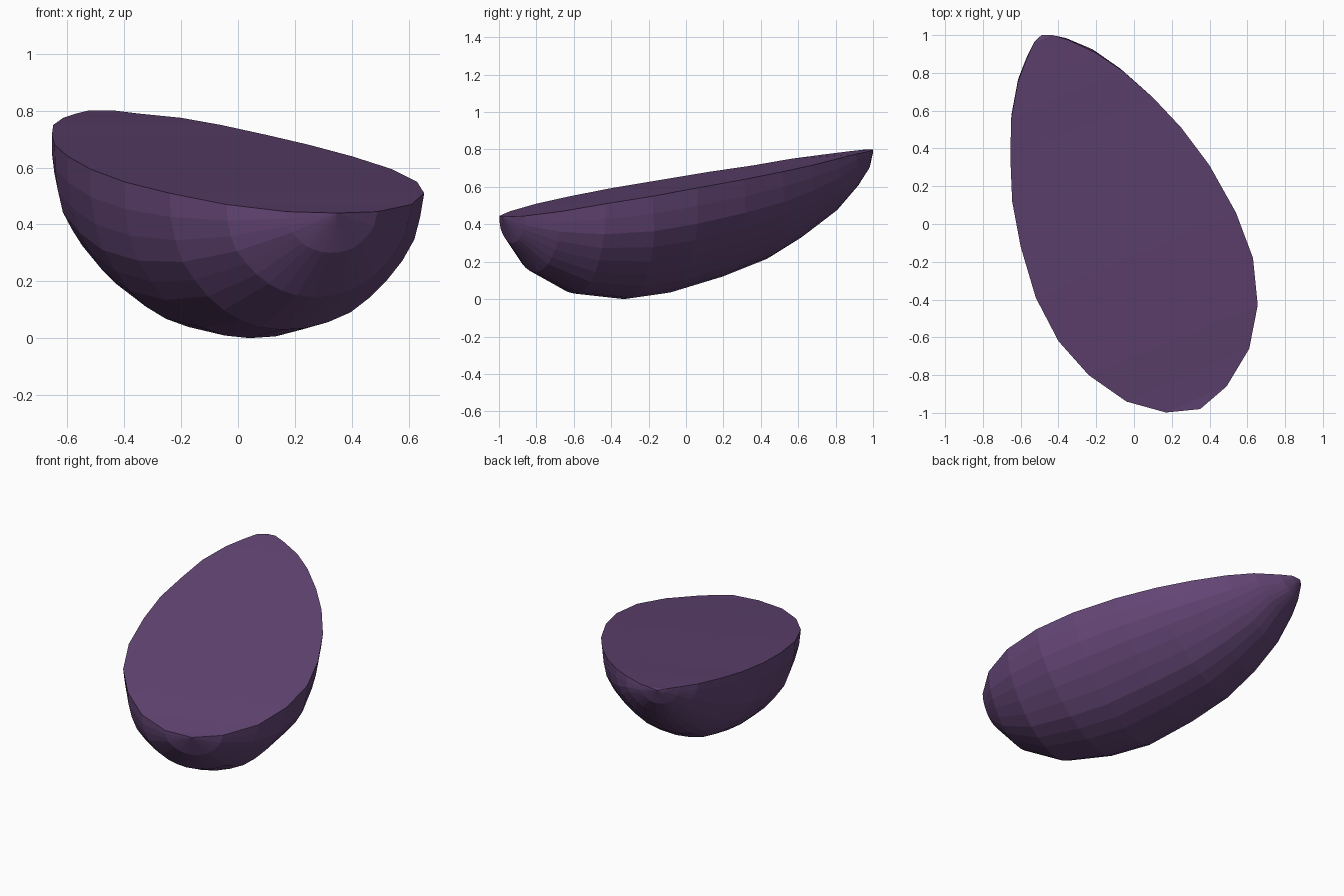
import bpy, bmesh, math, random
from mathutils import Vector

if "Cube" in bpy.data.objects:
    bpy.data.objects.remove(bpy.data.objects["Cube"])

random.seed(4)
purple = bpy.data.materials.new("dark purple")
purple.diffuse_color = (0.122, 0.058, 0.172, 1)
purple.use_nodes = True
purple.node_tree.nodes["Principled BSDF"].inputs["Base Color"].default_value = purple.diffuse_color

# Each section: rim left x,y, rim right x,y, rim z, keel y,z
SECTIONS = [
    (0.17, -0.998, 0.49, -0.86, 0.445, -0.93, 0.30),
    (-0.04, -0.94, 0.61, -0.66, 0.47, -0.81, 0.145),
    (-0.24, -0.80, 0.655, -0.43, 0.51, -0.60, 0.03),
    (-0.40, -0.62, 0.63, -0.18, 0.55, -0.33, 0.00),
    (-0.52, -0.39, 0.54, 0.06, 0.595, -0.12, 0.03),
    (-0.60, -0.12, 0.40, 0.31, 0.64, 0.16, 0.115),
    (-0.645, 0.12, 0.25, 0.51, 0.68, 0.40, 0.21),
    (-0.655, 0.36, 0.10, 0.67, 0.715, 0.59, 0.325),
    (-0.65, 0.56, -0.06, 0.81, 0.75, 0.77, 0.46),
    (-0.615, 0.75, -0.20, 0.905, 0.775, 0.90, 0.60),
    (-0.57, 0.87, -0.35, 0.975, 0.79, 0.96, 0.69),
    (-0.53, 0.96, -0.43, 1.0, 0.80, 0.985, 0.76),
]
SEG = 18
# Slight pleats running from tip to tip
pleat = [1 + random.uniform(-0.015, 0.01) for _ in range(SEG + 1)]
pleat[SEG // 2] = 1

bm = bmesh.new()
rings = []
for i, (lx, ly, rx, ry, z, ky, kz) in enumerate(SECTIONS):
    left, right = Vector((lx, ly, z)), Vector((rx, ry, z))
    mid, half = (left + right) / 2, (right - left) / 2
    depth = z - kz
    down = Vector((0, ky - mid.y, -depth))
    lean = Vector((-min(0.034 * (i + 1), 0.26) * depth, 0, 0))
    ring = []
    for j in range(SEG + 1):
        c, s = math.cos(math.pi * j / SEG), math.sin(math.pi * j / SEG)
        p = 1 if j in (0, SEG) else pleat[j]
        ring.append(bm.verts.new(mid + (half * c + down * s) * p + lean * s ** 2))
    rings.append(ring)

# Belly and flat top: each ring closes along its rim chord
n = SEG + 1
for a, b in zip(rings, rings[1:]):
    for j in range(n):
        k = (j + 1) % n
        bm.faces.new((a[j], a[k], b[k], b[j]))

# Pointed ends
for ring, tip in ((rings[0], (0.35, -0.98, 0.44)), (rings[-1], (-0.49, 1.0, 0.795))):
    v = bm.verts.new(tip)
    for j in range(n):
        bm.faces.new((ring[j], ring[(j + 1) % n], v))

bmesh.ops.recalc_face_normals(bm, faces=bm.faces)
mesh = bpy.data.meshes.new("half_shell")
bm.to_mesh(mesh)
bm.free()
mesh.materials.append(purple)
obj = bpy.data.objects.new("half_shell", mesh)
bpy.context.collection.objects.link(obj)
